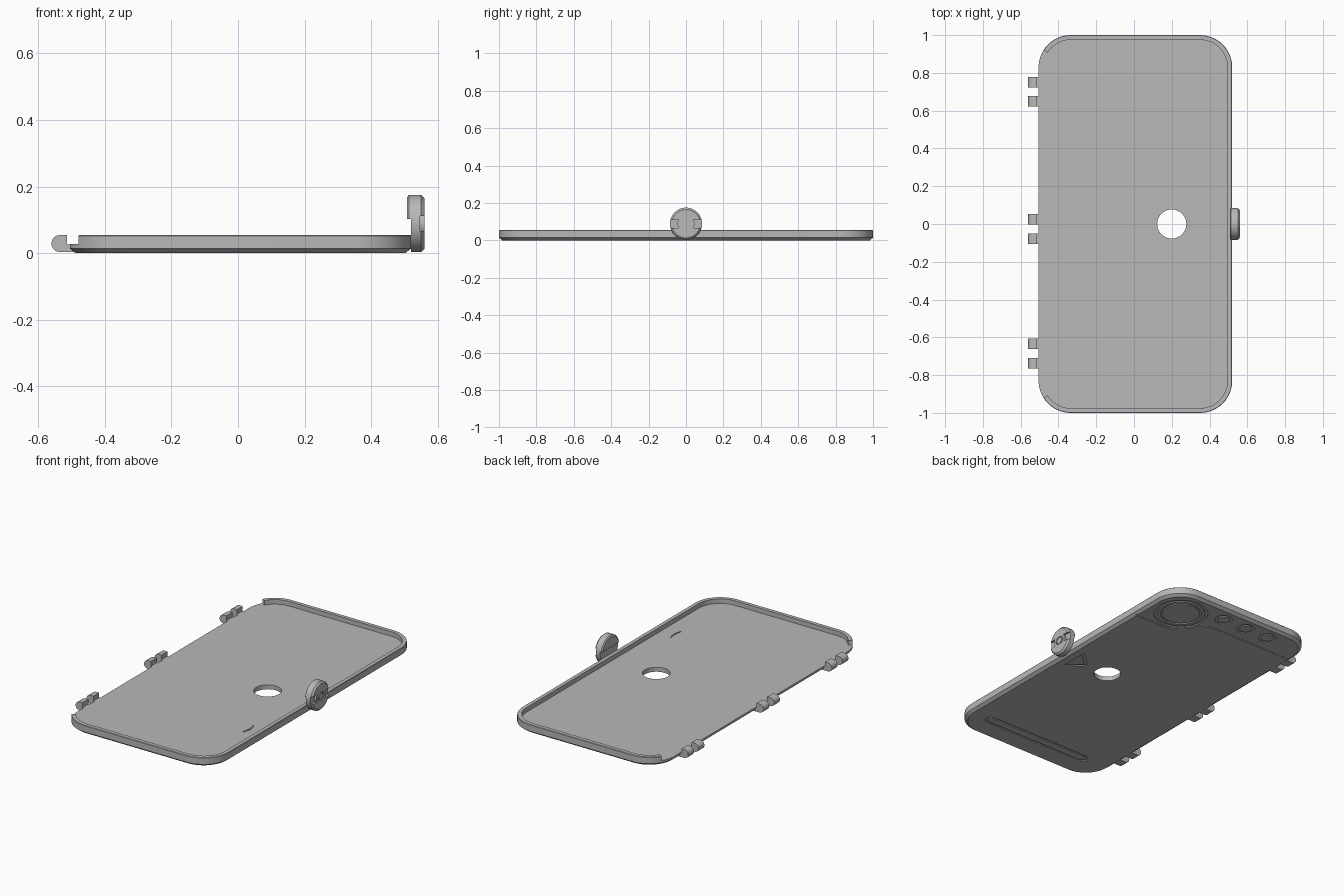
import bpy, bmesh, math
from mathutils import Vector

if "Cube" in bpy.data.objects:
    bpy.data.objects.remove(bpy.data.objects["Cube"])

grey = bpy.data.materials.new("grey")
grey.diffuse_color = (0.48, 0.48, 0.48, 1)
grey.use_nodes = True
grey.node_tree.nodes["Principled BSDF"].inputs["Base Color"].default_value = grey.diffuse_color


def finish(name, bm, smooth=True):
    bmesh.ops.recalc_face_normals(bm, faces=bm.faces)
    me = bpy.data.meshes.new(name)
    bm.to_mesh(me)
    bm.free()
    ob = bpy.data.objects.new(name, me)
    bpy.context.collection.objects.link(ob)
    me.materials.append(grey)
    if smooth:
        select(ob)
        bpy.ops.object.shade_smooth_by_angle(angle=math.radians(30))
    return ob


def select(ob):
    bpy.ops.object.select_all(action='DESELECT')
    ob.select_set(True)
    bpy.context.view_layer.objects.active = ob


def cut(ob, cutter):
    m = ob.modifiers.new("cut", 'BOOLEAN')
    m.operation, m.solver, m.object = 'DIFFERENCE', 'EXACT', cutter
    select(ob)
    # keep the cut ahead of any smoothing modifier
    bpy.ops.object.modifier_move_to_index(modifier=m.name, index=0)
    bpy.ops.object.modifier_apply(modifier=m.name)
    bpy.data.objects.remove(cutter)


def loft(bm, loops, closed=True, caps=True, wrap=False):
    """Skin equal-length loops of 3D points."""
    vs = [[bm.verts.new(p) for p in lp] for lp in loops]
    pairs = list(zip(vs, vs[1:])) + ([(vs[-1], vs[0])] if wrap else [])
    n = len(vs[0])
    for a, b in pairs:
        for i in range(n if closed else n - 1):
            j = (i + 1) % n
            bm.faces.new((a[i], a[j], b[j], b[i]))
    if caps:
        bm.faces.new(vs[0])
        bm.faces.new(vs[-1])


def rounded(inset, z, seg=14):
    """Rounded rectangle outline, starting at the left front corner."""
    r, pts = 0.17, []
    for cx, cy, a0 in ((-0.335, -0.83, 180), (0.35, -0.83, 270),
                       (0.35, 0.83, 0), (-0.335, 0.83, 90)):
        for k in range(seg + 1):
            a = math.radians(a0 + 90 * k / seg)
            pts.append((cx + (r - inset) * math.cos(a), cy + (r - inset) * math.sin(a), z))
    return pts


def circle(cx, cy, r, n=48):
    return [(cx + r * math.cos(2 * math.pi * k / n), cy + r * math.sin(2 * math.pi * k / n))
            for k in range(n)]


def stadium(x0, x1, y, r, n=12):
    right = [(x1 + r * math.cos(a), y + r * math.sin(a))
             for a in (math.pi * (k / n - 0.5) for k in range(n + 1))]
    left = [(x0 + r * math.cos(a), y + r * math.sin(a))
            for a in (math.pi * (k / n + 0.5) for k in range(n + 1))]
    return right + left


def prism(bm, pts, z0, z1):
    loft(bm, [[(x, y, z) for x, y in pts] for z in (z0, z1)])


def ring(bm, outer, inner, z0=-0.01, z1=0.006):
    loft(bm, [[(x, y, z) for x, y in pts] for pts, z in
              ((outer, z0), (outer, z1), (inner, z1), (inner, z0))], caps=False, wrap=True)


def box(lo, hi):
    bm = bmesh.new()
    prism(bm, [(lo[0], lo[1]), (hi[0], lo[1]), (hi[0], hi[1]), (lo[0], hi[1])], lo[2], hi[2])
    return finish("cutter", bm, False)


def turned(name, profile, cz, n=48):
    """Solid turned around the x direction from (radius, x) points."""
    bm = bmesh.new()
    loft(bm, [[(x, y, cz + z) for y, z in circle(0, 0, r, n)] for r, x in profile])
    return finish(name, bm)


FLOOR, TOP = 0.027, 0.055

# Lid panel with chamfered underside
bm = bmesh.new()
loft(bm, [rounded(0.018, 0), rounded(0, 0.014), rounded(0, FLOOR)])
panel = finish("lid_panel", bm, False)

# Round window and engraved underside lines
bm = bmesh.new()
prism(bm, circle(0.2, 0, 0.077), -0.1, 0.1)
cut(panel, finish("cutter", bm, False))

bm = bmesh.new()
ring(bm, circle(0.32, 0.80, 0.155), circle(0.32, 0.80, 0.138))
ring(bm, circle(0.32, 0.80, 0.118), circle(0.32, 0.80, 0.108))
for x in (0.086, -0.078, -0.24):
    ring(bm, circle(x, 0.905, 0.052, 32), circle(x, 0.905, 0.036, 32))
ring(bm, stadium(-0.31, 0.37, -0.835, 0.034), stadium(-0.31, 0.37, -0.835, 0.022))
tri = [Vector(p) for p in ((0.455, -0.105), (0.455, 0.105), (0.35, 0.0))]
mid = sum(tri, Vector((0, 0))) / 3
ring(bm, tri, [mid + (p - mid) * 0.68 for p in tri])
line = [(0.6, 0.62), (0.26, 0.62), (0.1, 0.79), (-0.6, 0.79)]
prism(bm, line + [(x, y + 0.007) for x, y in reversed(line)], -0.01, 0.005)
cut(panel, finish("cutter", bm, False))
select(panel)
bpy.ops.object.shade_smooth_by_angle(angle=math.radians(30))

# Raised rim, open along the hinge side
bm = bmesh.new()
sections = []
for o, i in zip(rounded(0, 0), rounded(0.025, 0)):
    if o[0] > -0.3 or abs(o[1]) > 0.915:
        top_o = Vector(o).lerp(Vector(i), 0.1)
        sections.append([(o[0], o[1], FLOOR), (o[0], o[1], TOP - 0.003),
                         (top_o.x, top_o.y, TOP), (i[0], i[1], TOP), (i[0], i[1], FLOOR)])
loft(bm, sections)
finish("rim", bm)

# Hinge knuckles: rounded outside, stepped down to the panel
arc = [(-0.533 + 0.027 * math.cos(a), 0.029 + 0.026 * math.sin(a))
       for a in (math.pi * (0.5 + k / 12) for k in range(13))]
profile = arc + [(-0.485, 0.003), (-0.485, 0.0265), (-0.513, 0.0265), (-0.513, 0.055)]
for n, y in enumerate((0.75, 0.65, 0.025, -0.078, -0.633, -0.737)):
    bm = bmesh.new()
    loft(bm, [[(x, y + d, z) for x, z in profile] for d in (-0.028, 0.028)])
    finish(f"hinge_knuckle_{n + 1}", bm)

# Round latch on the right edge, with a recessed band
CZ = 0.089
latch = turned("latch_disc", [(0.078, 0.507), (0.086, 0.513), (0.086, 0.55), (0.076, 0.56)], CZ)
cut(latch, box((0.49, -0.2, -0.1), (0.519, 0.2, 0.103)))
cut(latch, box((0.547, -0.2, 0.067), (0.6, 0.2, 0.112)))
turned("latch_boss", [(0.045, 0.54), (0.045, 0.56), (0.028, 0.56), (0.028, 0.552),
                      (0.02, 0.552), (0.02, 0.56), (0.008, 0.56)], CZ, 32)

# Small crescent mark on the inner floor
bm = bmesh.new()
ys = [-0.05 + 0.1 * k / 10 for k in range(11)]
outer = [(0.398 + 0.015 * (1 - (y / 0.05) ** 2), y - 0.47) for y in ys]
inner = [(0.398 + 0.006 * (1 - (y / 0.05) ** 2), y - 0.47) for y in ys[1:-1]]
prism(bm, outer + inner[::-1], FLOOR - 0.001, FLOOR + 0.004)
finish("crescent_mark", bm)
